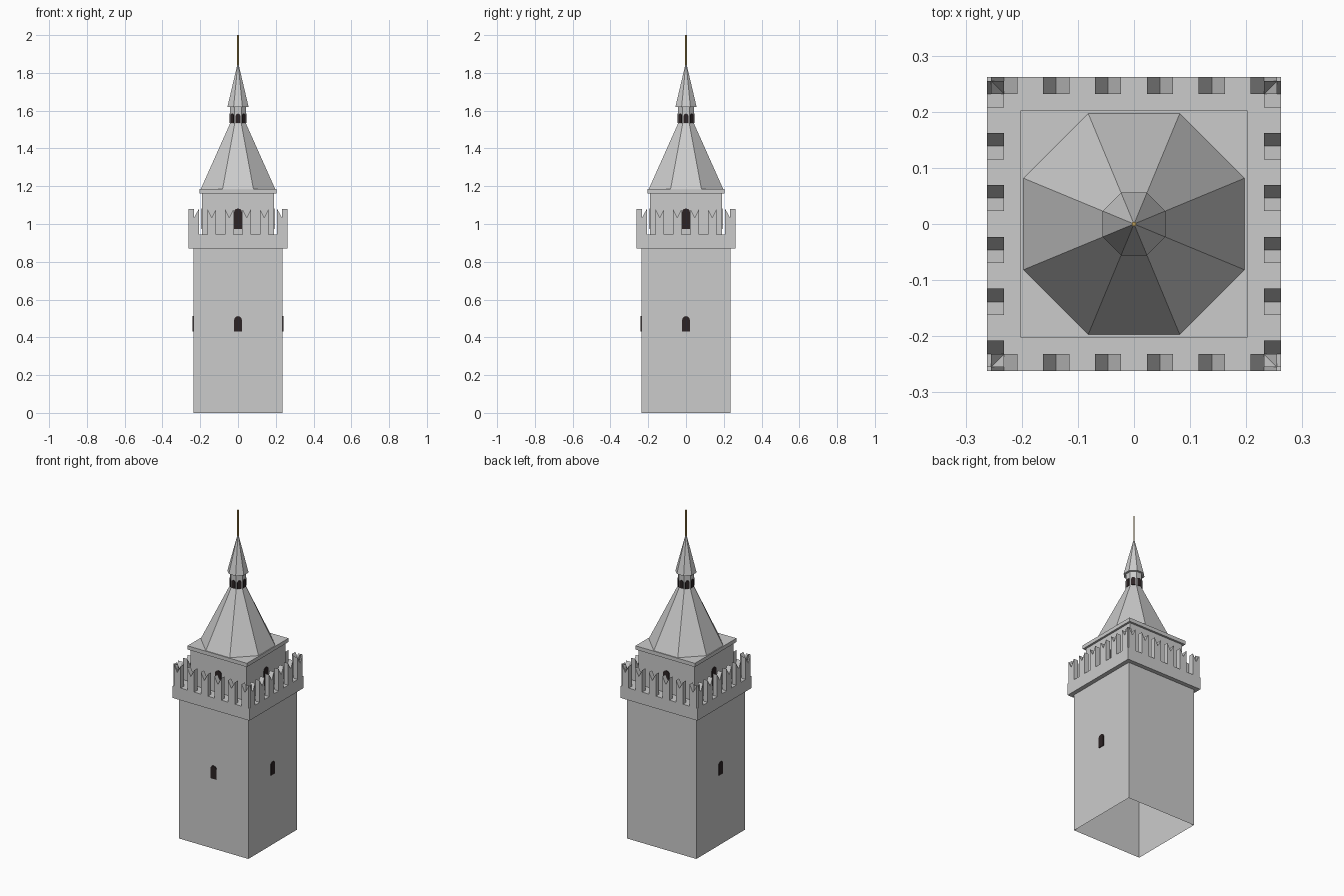
import bpy, bmesh
from math import pi, cos, sin, radians
from mathutils import Matrix, Vector

if "Cube" in bpy.data.objects:
    bpy.data.objects.remove(bpy.data.objects["Cube"])


def material(name, colour):
    m = bpy.data.materials.new(name)
    m.use_nodes = True
    m.diffuse_color = colour
    bsdf = next(n for n in m.node_tree.nodes if n.type == 'BSDF_PRINCIPLED')
    bsdf.inputs["Base Color"].default_value = colour
    return m


stone = material("grey stone", (0.6, 0.6, 0.6, 1))
dark = material("dark opening", (0.025, 0.017, 0.018, 1))
gold = material("gold", (0.55, 0.36, 0.1, 1))


def finish(bm, name, mat):
    bmesh.ops.recalc_face_normals(bm, faces=bm.faces)
    me = bpy.data.meshes.new(name)
    bm.to_mesh(me)
    bm.free()
    me.materials.append(mat)
    ob = bpy.data.objects.new(name, me)
    bpy.context.collection.objects.link(ob)
    return ob


def frustum(name, sides, z0, a0, z1, a1, mat, caps=True):
    """Upright prism or cone; a0 and a1 are distances to the flat sides."""
    bm = bmesh.new()
    k = 1 / cos(pi / sides)
    bmesh.ops.create_cone(bm, cap_ends=caps, segments=sides, radius1=a0 * k,
                          radius2=a1 * k, depth=z1 - z0)
    # turn so that a flat side faces the front
    ang = min((v.co.to_2d().angle_signed(Vector((0, -1))) for v in bm.verts
               if v.co.to_2d().length > 1e-5), key=abs)
    turn = Matrix.Rotation(-ang + pi / sides, 4, 'Z')
    bmesh.ops.transform(bm, verts=bm.verts,
                        matrix=Matrix.Translation((0, 0, (z0 + z1) / 2)) @ turn)
    return finish(bm, name, mat)


def prisms(name, profile, y0, y1, placements, mat):
    """Extrude an x-z outline from y0 to y1 and repeat it at (angle, x)."""
    bm = bmesh.new()
    for angle, dx in placements:
        rot = Matrix.Rotation(angle, 4, 'Z')
        a, b = [[bm.verts.new(rot @ Vector((x + dx, y, z))) for x, z in profile]
                for y in (y0, y1)]
        bm.faces.new(a)
        bm.faces.new(b[::-1])
        for i in range(len(a)):
            j = (i + 1) % len(a)
            bm.faces.new((a[j], a[i], b[i], b[j]))
    return finish(bm, name, mat)


def arch(half, z0, z1):
    """Narrow opening with a round head."""
    head = half * 0.9
    curve = [(half * cos(t), z1 - head + head * sin(t))
             for t in (radians(30 * i) for i in range(7))]
    return [(-half, z0), (half, z0)] + curve


quarters = [i * pi / 2 for i in range(4)]
eighths = [i * pi / 4 for i in range(8)]

# Shaft, open underneath, with the overhanging parapet
frustum("tower_shaft", 4, 0, 0.236, 0.87, 0.236, stone, caps=False)
frustum("parapet", 4, 0.87, 0.262, 0.945, 0.262, stone)

# Swallow-tailed merlons along every side
w = 0.0235
merlon = [(-w, 0.94), (w, 0.94), (w, 1.08), (0, 1.035), (-w, 1.08)]
prisms("merlons", merlon, -0.262, -0.232,
       [(q, (i - 2.5) * 0.0925) for q in quarters for i in range(6)], stone)

# Upper chamber and cornice
frustum("upper_chamber", 4, 0.945, 0.19, 1.162, 0.19, stone)
frustum("cornice", 4, 1.162, 0.2025, 1.185, 0.2025, stone)

# Eight-sided roof, lantern and spire
frustum("main_roof", 8, 1.185, 0.197, 1.53, 0.043, stone)
frustum("lantern", 8, 1.53, 0.043, 1.62, 0.043, stone)
frustum("spire", 8, 1.62, 0.056, 1.85, 0.002, stone)
frustum("finial_pole", 8, 1.84, 0.004, 2.0, 0.004, gold)

# Windows as thin plates; the back of the shaft has none
prisms("shaft_windows", arch(0.02, 0.432, 0.512), -0.24, -0.235,
       [(q, 0) for i, q in enumerate(quarters) if i != 2], dark)
prisms("chamber_windows", arch(0.021, 0.973, 1.082), -0.194, -0.189,
       [(q, 0) for q in quarters], dark)
prisms("lantern_windows", arch(0.012, 1.534, 1.584), -0.046, -0.042,
       [(e, 0) for e in eighths], dark)
